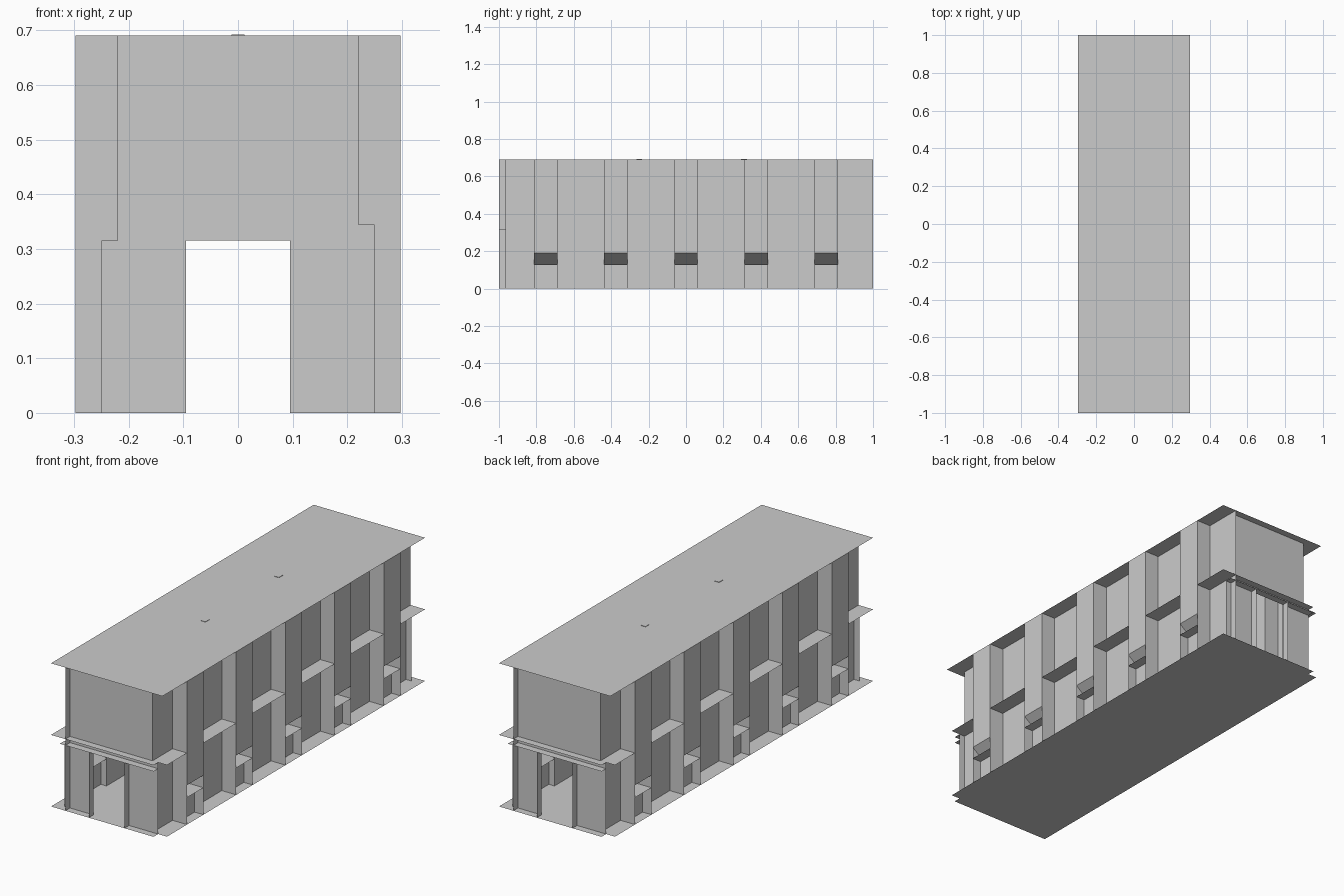
import bpy
import bmesh
from mathutils import Vector

cube = bpy.data.objects.get("Cube")
if cube:
    bpy.data.objects.remove(cube, do_unlink=True)

# Single grey finish
GREY = (0.6, 0.6, 0.6, 1)
grey = bpy.data.materials.new("plain_grey")
grey.use_nodes = True
grey.diffuse_color = GREY
grey.node_tree.nodes["Principled BSDF"].inputs["Base Color"].default_value = GREY

# Main dimensions
HALF_W, HALF_L, HEIGHT = 0.297, 1.0, 0.69
LEDGE, LINTEL = 0.345, 0.315
WALL_X, PANEL_X, DOOR_X = 0.22, 0.25, 0.095
END_Y = 0.965
SEAT, SILL = 0.13, 0.19
BAYS = [(-0.8125 + 0.375 * i, -0.6875 + 0.375 * i) for i in range(5)]


def rect(x, y, z):
    """Corners of a rectangle; exactly one of the ranges is a single number."""
    if not isinstance(x, tuple):
        return [(x, y[0], z[0]), (x, y[1], z[0]), (x, y[1], z[1]), (x, y[0], z[1])]
    if not isinstance(y, tuple):
        return [(x[0], y, z[0]), (x[1], y, z[0]), (x[1], y, z[1]), (x[0], y, z[1])]
    return [(x[0], y[0], z), (x[1], y[0], z), (x[1], y[1], z), (x[0], y[1], z)]


def build(name, quads, turned=False):
    """Make thin sheets; turned makes the half-turn twin."""
    bm = bmesh.new()
    s = -1 if turned else 1
    for quad in quads:
        face = bm.faces.new([bm.verts.new((s * x, s * y, z)) for x, y, z in quad])
        face.normal_update()
        out = face.calc_center_median() - Vector((0, 0, HEIGHT / 2))
        if face.normal.dot(out) < 0:
            face.normal_flip()
    bmesh.ops.remove_doubles(bm, verts=bm.verts, dist=0.0001)
    mesh = bpy.data.meshes.new(name)
    bm.to_mesh(mesh)
    bm.free()
    mesh.materials.append(grey)
    obj = bpy.data.objects.new(name, mesh)
    bpy.context.collection.objects.link(obj)


# Ground and roof sheets
full_y = (-HALF_L, HALF_L)
build("ground_slab", [rect((-PANEL_X, PANEL_X), full_y, 0)])
build("roof", [rect((-HALF_W, HALF_W), full_y, HEIGHT)])

# Roof hatches
for i, y in enumerate((-0.25, 0.31)):
    bpy.ops.mesh.primitive_cube_add(size=1, location=(0, y, HEIGHT + 0.001))
    hatch = bpy.context.object
    hatch.name = f"roof_hatch_{i + 1}"
    hatch.scale = (0.024, 0.03, 0.002)
    hatch.data.materials.append(grey)

for turned, side, end in ((False, "right", "front"), (True, "left", "back")):
    # Ground strip, notched at one corner
    build(f"ground_strip_{side}", [rect((PANEL_X, HALF_W), (-END_Y, HALF_L), 0)], turned)

    # Long walls and ledges between the projecting bays
    starts = [-END_Y] + [b for a, b in BAYS]
    wall_ends = [a for a, b in BAYS] + [HALF_L]
    ledge_ends = [a for a, b in BAYS] + [END_Y]
    build(f"wall_{side}", [rect(WALL_X, span, (0, HEIGHT))
                           for span in zip(starts, wall_ends)], turned)
    build(f"ledges_{side}", [rect((WALL_X, HALF_W), span, LEDGE)
                             for span in zip(starts, ledge_ends)], turned)

    # Projecting bays: cheeks, front, sloped sill and seat over an open niche
    for i, (a, b) in enumerate(BAYS):
        quads = [rect(HALF_W, (a, b), (SILL, HEIGHT)),
                 rect((WALL_X, HALF_W), (a, b), SEAT),
                 rect(PANEL_X, (a, b), (0, SEAT)),
                 [(HALF_W, a, SILL), (HALF_W, b, SILL), (WALL_X, b, SEAT), (WALL_X, a, SEAT)]]
        quads += [rect((WALL_X, HALF_W), y, (0, HEIGHT)) for y in (a, b)]
        build(f"bay_{side}_{i + 1}", quads, turned)

    # End wall with a doorway, short upright fins and two shallow canopies
    fin = (-HALF_L, -END_Y)
    build(f"{end}_wall", [
        rect((-WALL_X, WALL_X), -END_Y, (LEDGE, HEIGHT)),
        rect((-WALL_X, PANEL_X), -END_Y, (LINTEL, LEDGE)),
        rect((-PANEL_X, -DOOR_X), -END_Y, (0, LINTEL)),
        rect((DOOR_X, PANEL_X), -END_Y, (0, LINTEL))], turned)
    build(f"{end}_door_fins", [rect(x, fin, (0, LINTEL)) for x in (-DOOR_X, DOOR_X)], turned)
    build(f"{end}_canopies", [rect((-HALF_W, PANEL_X), fin, LEDGE),
                              rect((-PANEL_X, PANEL_X), fin, LINTEL)], turned)
